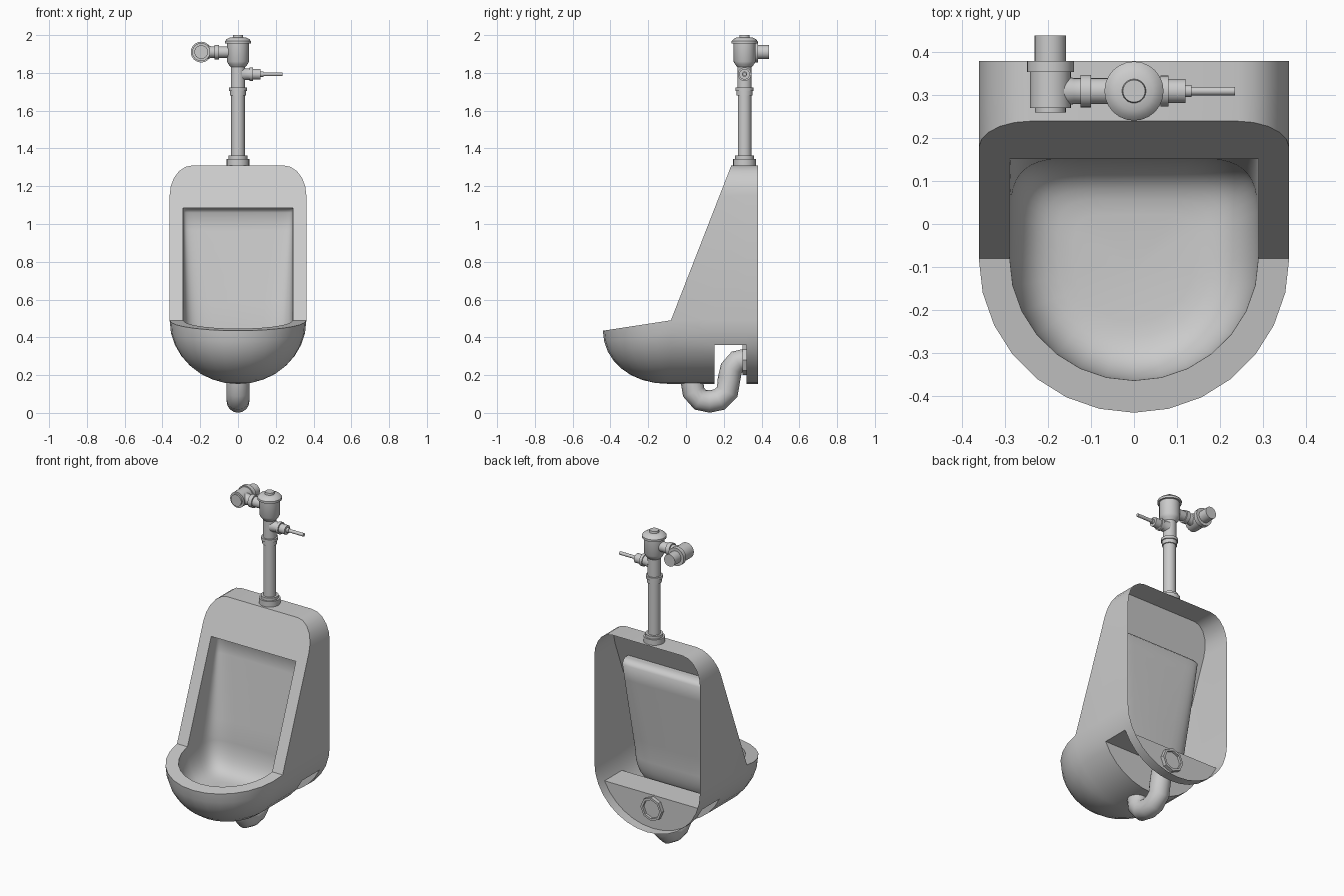
import bpy, bmesh
from math import sin, cos, pi, radians
from mathutils import Vector

if "Cube" in bpy.data.objects:
    bpy.data.objects.remove(bpy.data.objects["Cube"])

GREY = bpy.data.materials.new("plain_grey")
GREY.use_nodes = True
GREY.diffuse_color = (0.6, 0.6, 0.6, 1)
GREY.node_tree.nodes["Principled BSDF"].inputs["Base Color"].default_value = (0.6, 0.6, 0.6, 1)


def finish(bm, name, angle=35):
    """Clean the mesh, smooth it below the given angle and link it."""
    bmesh.ops.remove_doubles(bm, verts=bm.verts, dist=0.0005)
    bmesh.ops.recalc_face_normals(bm, faces=bm.faces)
    me = bpy.data.meshes.new(name)
    bm.to_mesh(me)
    bm.free()
    me.materials.append(GREY)
    for p in me.polygons:
        p.use_smooth = True
    me.set_sharp_from_angle(angle=radians(angle))
    ob = bpy.data.objects.new(name, me)
    bpy.context.collection.objects.link(ob)
    return ob


def face(bm, pts):
    return bm.faces.new([bm.verts.new(p) for p in pts])


def skin(bm, rings, closed=True, skip=None):
    """Join neighbouring rings of points with quads."""
    for r, (a, b) in enumerate(zip(rings, rings[1:])):
        n = len(a)
        for i in range(n if closed else n - 1):
            j = (i + 1) % n
            quad = [a[i], a[j], b[j], b[i]]
            if not (skip and skip(r, quad)):
                face(bm, quad)


def lathe(name, origin, axis, profile, sides=24):
    """Turn (distance, radius) pairs around an axis."""
    axis = Vector(axis)
    u = axis.orthogonal().normalized()
    v = axis.cross(u)
    o = Vector(origin)
    rings = [[o + axis * d + (u * cos(2 * pi * k / sides) + v * sin(2 * pi * k / sides)) * r
              for k in range(sides)] for d, r in profile]
    bm = bmesh.new()
    skin(bm, rings)
    face(bm, rings[0])
    face(bm, rings[-1])
    return finish(bm, name)


# Main dimensions of the ceramic body
W, WI = 0.362, 0.29
EDGE_Y, EDGE_Z, BASE_Z, BACK_Y = -0.08, 0.49, 0.153, 0.38
OPEN_TOP, TOP_Z = 1.085, 1.31
NOTCH_FRONT, NOTCH_BACK, NOTCH_Z = 0.15, 0.32, 0.36


def slope_y(z):
    return EDGE_Y + max(0, z - EDGE_Z) * 0.39


def rim_z(y):
    return EDGE_Z + (y - EDGE_Y) * 0.153


# Outline seen from the front: half-round bottom, rounded top corners
quarter = [0, 11.4] + [22.8 + 11.2 * k for k in range(7)]
depth = [radians(a) for a in quarter]
half = depth + [pi - a for a in reversed(depth[:-1])]
bottom = [(W * cos(a), EDGE_Z - (EDGE_Z - BASE_Z) * sin(a)) for a in half]
corner = [(W - 0.12 + 0.12 * cos(a), TOP_Z - 0.16 + 0.16 * sin(a))
          for a in [k * pi / 10 for k in range(6)]]
arch = [(-x, z) for x, z in corner] + corner[::-1]

# Shell: side walls, sloping front frame, rounded bowl and rim
bm = bmesh.new()
outline = bottom + arch
rings = [[(x, max(y, slope_y(z)), z) for x, z in outline]
         for y in (EDGE_Y, NOTCH_FRONT, NOTCH_BACK, BACK_Y)]
skin(bm, rings, skip=lambda r, q: r == 1 and max(p[2] for p in q) < NOTCH_Z + 0.003)

frame = [bottom[-1]] + arch + [bottom[0], (WI, EDGE_Z), (WI, OPEN_TOP),
                               (-WI, OPEN_TOP), (-WI, EDGE_Z)]
face(bm, [(x, slope_y(z), z) for x, z in frame])

turn = [pi * k / 14 for k in range(15)]


def arc(rx, ry):
    pts = [(rx * cos(t), EDGE_Y - ry * sin(t)) for t in turn]
    return [(x, y, rim_z(y)) for x, y in pts]


outer, inner = arc(W, 0.36), arc(WI, 0.285)
skin(bm, [inner, outer], closed=False)
bowl = []
for s in depth:
    ring = []
    for t, (x, y, z) in zip(turn, outer):
        r = max(0, cos(s)) ** (1 - 0.1 * sin(t))
        ring.append((x * r, EDGE_Y + (y - EDGE_Y) * r, z - (z - BASE_Z) * sin(s)))
    bowl.append(ring)
skin(bm, bowl, closed=False)
finish(bm, "body_shell", 40)


# Basin: recessed back wall that runs down into a rounded floor
def recess(z, back, roundness):
    front = slope_y(z)
    pts = []
    for k in range(25):
        a = pi * k / 24
        c, s = cos(a), max(0, sin(a))
        side = 1 if c > 0 else -1
        pts.append((WI * side * abs(c) ** roundness, front + (back - front) * s ** roundness, z))
    return pts


bm = bmesh.new()
walls = [recess(OPEN_TOP, 0.195, 0.2), recess(OPEN_TOP - 0.008, 0.215, 0.2)]
for k in range(7):
    t = k / 6
    walls.append(recess(1.06 + (EDGE_Z - 1.06) * t, 0.23 - 0.073 * t, 0.2 + 0.18 * t))
skin(bm, walls, closed=False)
face(bm, walls[0])
lip = walls[-1] + inner[::-1][1:-1]
FLOOR_Z, MID_Y = 0.28, -0.1
floor = []
for k in range(13):
    s = pi / 2 * k / 12
    r = max(0, cos(s)) ** 0.36
    floor.append([(x * r, MID_Y + (y - MID_Y) * r, z - (z - FLOOR_Z) * sin(s)) for x, y, z in lip])
skin(bm, floor)
finish(bm, "basin", 60)

# Notch under the body, with the wall plate behind it
bm = bmesh.new()
low = [(x, z) for x, z in bottom if z < NOTCH_Z + 0.003]
for y in (NOTCH_FRONT, NOTCH_BACK):
    face(bm, [(x, y, z) for x, z in low])
(xa, za), (xb, zb) = low[0], low[-1]
face(bm, [(xa, NOTCH_FRONT, za), (xb, NOTCH_FRONT, zb), (xb, NOTCH_BACK, zb), (xa, NOTCH_BACK, za)])
finish(bm, "notch_and_wall_plate")

# Drain trap: a bent tube swept along its centre line
path = [Vector((0, y, z)) for y, z in (
    (0.03, 0.18), (0.04, 0.11), (0.075, 0.07), (0.125, 0.061), (0.175, 0.07), (0.218, 0.11),
    (0.228, 0.18), (0.24, 0.235), (0.272, 0.272), (0.315, 0.28))]
tube = []
for i, p in enumerate(path):
    tangent = (path[min(i + 1, len(path) - 1)] - path[max(i - 1, 0)]).normalized()
    across = Vector((1, 0, 0))
    normal = tangent.cross(across)
    tube.append([p + (across * cos(a) + normal * sin(a)) * 0.06
                 for a in [2 * pi * k / 16 for k in range(16)]])
bm = bmesh.new()
skin(bm, tube)
face(bm, tube[0])
face(bm, tube[-1])
finish(bm, "drain_trap", 50)
lathe("drain_flange", (0, 0.298, 0.28), (0, 1, 0),
      [(0, 0.08), (0.022, 0.08), (0.022, 0.072), (0.045, 0.072), (0.045, 0.058), (0.03, 0.058)], 8)

# Supply pipe and flush valve
VY = 0.31
lathe("supply_pipe", (0, VY, 0), (0, 0, 1), [(1.311, 0.036), (1.84, 0.036)])
lathe("pipe_base_collar", (0, VY, 0), (0, 0, 1),
      [(1.311, 0.06), (1.345, 0.06), (1.345, 0.05), (1.362, 0.05)])
lathe("pipe_union_nut", (0, VY, 0), (0, 0, 1),
      [(1.68, 0.042), (1.705, 0.042), (1.705, 0.048), (1.722, 0.048)])
lathe("valve_body", (0, VY, 0), (0, 0, 1),
      [(1.72, 0.038), (1.83, 0.038), (1.845, 0.05), (1.86, 0.058), (1.955, 0.058), (1.955, 0.069),
       (1.968, 0.069), (1.978, 0.06), (1.986, 0.045), (1.988, 0.028), (2.0, 0.026)])

# Side branch with the stop valve
lathe("branch_pipe", (0, VY, 1.91), (-1, 0, 0),
      [(0.04, 0.03), (0.10, 0.03), (0.10, 0.038), (0.125, 0.038), (0.125, 0.03),
       (0.14, 0.03), (0.162, 0.036), (0.19, 0.036)])
lathe("stop_valve", (-0.195, 0, 1.91), (0, 1, 0),
      [(0.26, 0.036), (0.27, 0.036), (0.27, 0.048), (0.355, 0.048), (0.355, 0.055),
       (0.38, 0.055), (0.38, 0.037), (0.44, 0.037)])

# Flush handle
lathe("flush_handle", (0, VY, 1.793), (1, 0, 0),
      [(0.02, 0.036), (0.045, 0.03), (0.062, 0.03), (0.062, 0.036), (0.08, 0.036), (0.08, 0.028),
       (0.12, 0.028), (0.12, 0.014), (0.134, 0.014), (0.134, 0.01), (0.235, 0.01)])
